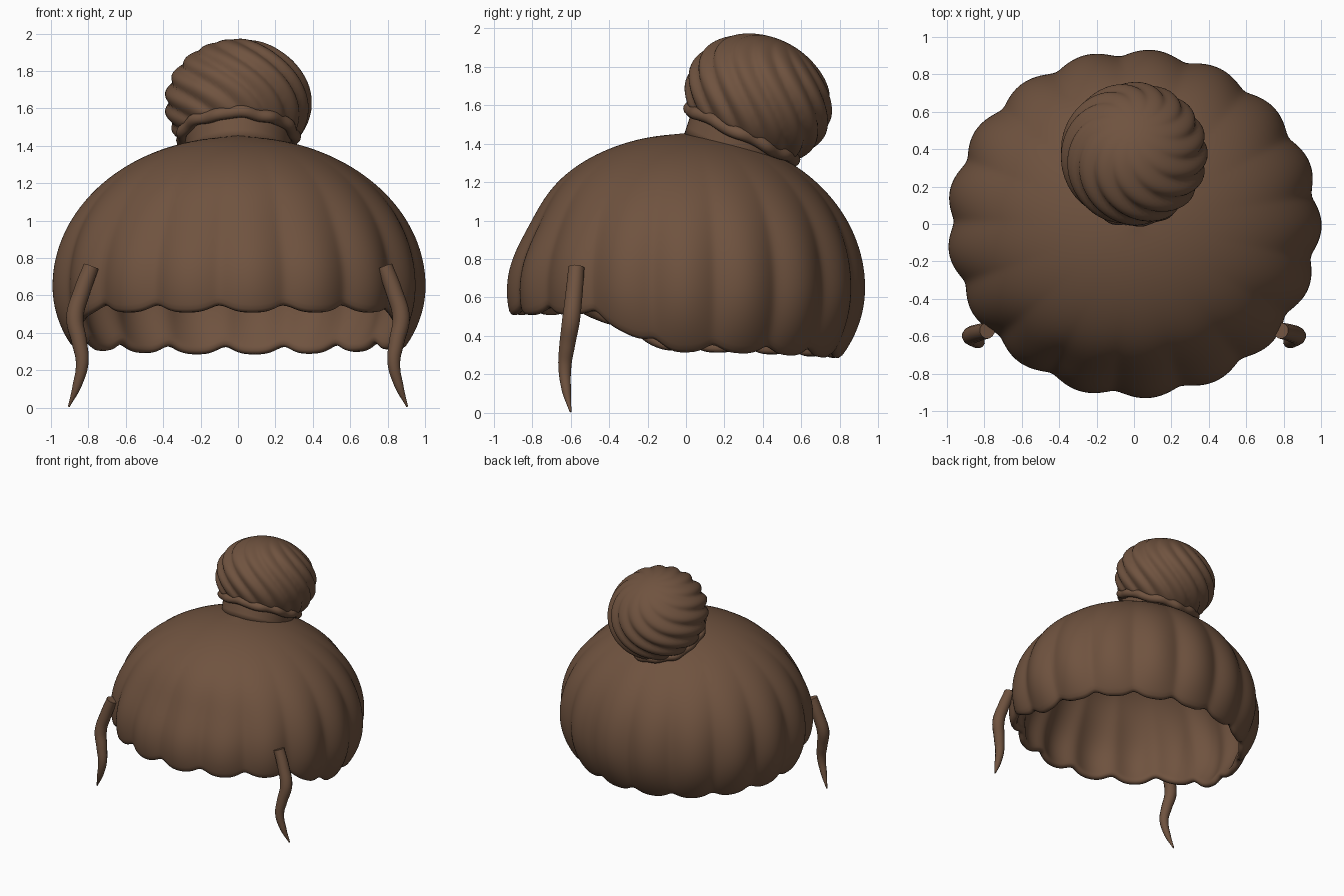
import bpy, bmesh, math
from mathutils import Matrix, Vector

if "Cube" in bpy.data.objects:
    bpy.data.objects.remove(bpy.data.objects["Cube"])

hair = bpy.data.materials.new("brown hair")
hair.diffuse_color = (0.16, 0.086, 0.05, 1)
hair.use_nodes = True
hair.node_tree.nodes["Principled BSDF"].inputs["Base Color"].default_value = hair.diffuse_color


def smooth(a, b, x):
    t = max(0.0, min(1.0, (x - a) / (b - a)))
    return t * t * (3 - 2 * t)


def lathe(name, point, rows, segs, top=None, bottom=None, closed=False):
    """Skin a grid of point(row 0..1, angle) around the axis, with optional poles."""
    bm = bmesh.new()
    count = rows if closed else rows + 1
    rings = [[bm.verts.new(point(r / rows, 2 * math.pi * s / segs)) for s in range(segs)]
             for r in range(count)]
    pairs = list(zip(rings, rings[1:])) + ([(rings[-1], rings[0])] if closed else [])
    for a, b in pairs:
        for s in range(segs):
            n = (s + 1) % segs
            bm.faces.new((a[s], b[s], b[n], a[n]))
    for pole, ring in ((top, rings[0]), (bottom, rings[-1])):
        if pole is not None:
            v = bm.verts.new(pole)
            for s in range(segs):
                bm.faces.new((v, ring[s], ring[(s + 1) % segs]))
    bmesh.ops.recalc_face_normals(bm, faces=bm.faces)
    for f in bm.faces:
        f.smooth = True
    me = bpy.data.meshes.new(name)
    bm.to_mesh(me)
    bm.free()
    me.materials.append(hair)
    ob = bpy.data.objects.new(name, me)
    bpy.context.collection.objects.link(ob)
    return ob


# Scalloped hair cap, cut higher over the forehead
LOBES = 17


def cap_point(t, a):
    lobe = abs(math.cos(LOBES / 2 * (a - math.radians(4.6))))
    deg = math.degrees(min(a, 2 * math.pi - a))          # 0 = front, 180 = back
    rim = 0.5 - 0.2 * smooth(50, 88, deg) - 0.03 * smooth(90, 170, deg)
    rim += 0.05 * (1 - lobe) ** 1.5
    end = math.acos((rim - 0.65) / 0.72)
    phi = 0.06 + (end - 0.06) * t
    c, s = math.cos(phi), math.sin(phi)
    z = 0.65 + (0.8 if c > 0 else 0.72) * c
    r = s * (1 - 0.045 * (1 - lobe) * s ** 4)
    r *= 1 - 0.045 * smooth(70, 10, deg) * math.exp(-((z - 1.0) / 0.2) ** 2) if deg < 70 else 1
    return Vector((r * 1.005 * math.sin(a), -r * 0.937 * math.cos(a), z))


cap = lathe("hair_cap", cap_point, 24, LOBES * 10, top=(0, 0, 1.455))
shell = cap.modifiers.new("thickness", 'SOLIDIFY')
shell.thickness, shell.offset = 0.055, -1
sub = cap.modifiers.new("round_rim", 'SUBSURF')
sub.levels = sub.render_levels = 1

# Swirled bun, tilted backwards
tilt = Matrix.Translation((0, 0.376, 1.63)) @ Matrix.Rotation(-math.radians(25.5), 4, 'X')


def bun_point(t, a):
    phi = 0.06 + 2.14 * t
    s, c = math.sin(phi), math.cos(phi)
    swirl = a + 1.15 * c
    lobe = abs(math.cos(6.5 * swirl))
    r = 0.395 * s * (1 - 0.075 * (1 - lobe) * smooth(0, 0.8, s))
    return Vector((r * math.cos(a), r * math.sin(a), 0.33 * c))


bun = lathe("bun", bun_point, 32, 130, top=(0, 0, 0.33), bottom=(0, 0, -0.2))
bun.matrix_world = tilt

# Neck that joins the bun to the cap


def neck_point(t, a):
    r = 0.29 - 0.02 * t
    return Vector((r * math.cos(a), r * math.sin(a), -0.17 - 0.16 * t))


neck = lathe("bun_neck", neck_point, 4, 48, top=(0, 0, -0.17), bottom=(0, 0, -0.33))
neck.matrix_world = tilt

# Wavy hair band around the base of the bun


def band_point(t, a):
    u = 2 * math.pi * t
    r = 0.3 + 0.006 * math.cos(13 * a) + 0.032 * math.cos(u)
    return Vector((r * math.cos(a), r * math.sin(a),
                   -0.2 + 0.006 * math.sin(7 * a) + 0.034 * math.sin(u)))


band = lathe("bun_band", band_point, 12, 104, closed=True)
band.matrix_world = tilt

# Loose wavy strands in front of the ears: x, y, z, radius
PATH = [(0.785, -0.57, 0.755, 0.043), (0.835, -0.582, 0.62, 0.046), (0.872, -0.598, 0.48, 0.048),
        (0.848, -0.618, 0.35, 0.042), (0.833, -0.63, 0.24, 0.035), (0.86, -0.622, 0.12, 0.025),
        (0.905, -0.6, 0.005, 0.005)]
for side, name in ((1, "strand_right"), (-1, "strand_left")):
    cu = bpy.data.curves.new(name, 'CURVE')
    cu.dimensions = '3D'
    cu.bevel_depth, cu.bevel_resolution = 1.0, 4
    cu.use_fill_caps = True
    sp = cu.splines.new('BEZIER')
    sp.resolution_u = 6
    sp.bezier_points.add(len(PATH) - 1)
    for bp, (x, y, z, r) in zip(sp.bezier_points, PATH):
        bp.co = (side * x, y, z)
        bp.radius = r
        bp.handle_left_type = bp.handle_right_type = 'AUTO'
    cu.materials.append(hair)
    ob = bpy.data.objects.new(name, cu)
    bpy.context.collection.objects.link(ob)
    bpy.ops.object.select_all(action='DESELECT')
    ob.select_set(True)
    bpy.context.view_layer.objects.active = ob
    bpy.ops.object.convert(target='MESH')
    bpy.ops.object.shade_smooth_by_angle(angle=math.radians(50))
